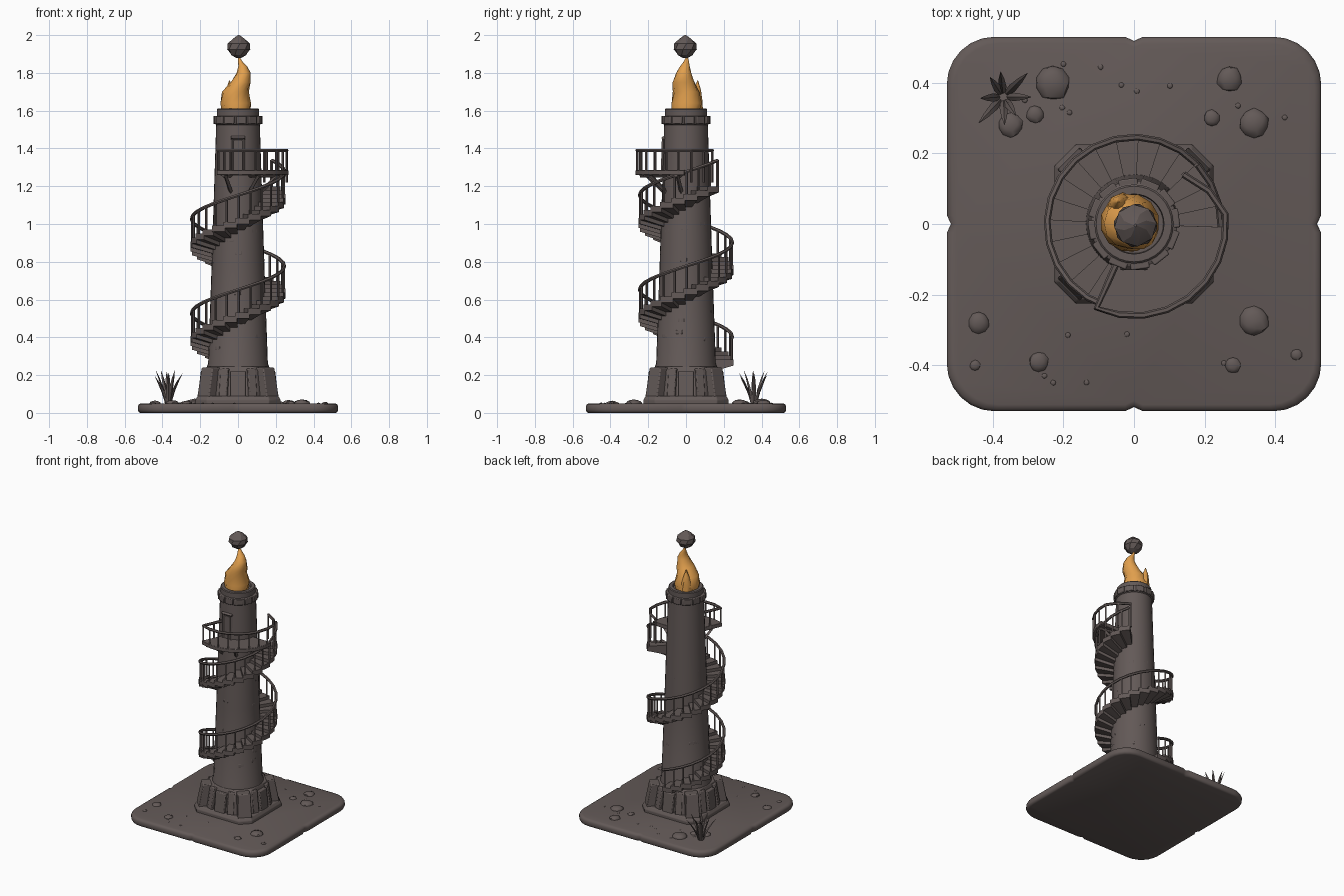
import bpy, bmesh, math, random
from mathutils import Vector, Matrix

if "Cube" in bpy.data.objects:
    bpy.data.objects.remove(bpy.data.objects["Cube"])

random.seed(4)


def material(name, rgb):
    m = bpy.data.materials.new(name)
    m.diffuse_color = (*rgb, 1)
    m.use_nodes = True
    m.node_tree.nodes["Principled BSDF"].inputs["Base Color"].default_value = m.diffuse_color
    return m


STONE = material("brown_grey", (0.125, 0.101, 0.096))
FIRE = material("flame_orange", (0.76, 0.35, 0.075))


def finish(bm, name, mat=STONE, angle=35, bevel=0):
    bmesh.ops.recalc_face_normals(bm, faces=bm.faces)
    me = bpy.data.meshes.new(name)
    bm.to_mesh(me)
    bm.free()
    ob = bpy.data.objects.new(name, me)
    bpy.context.collection.objects.link(ob)
    me.materials.append(mat)
    if bevel:
        b = ob.modifiers.new("bevel", 'BEVEL')
        b.width, b.segments = bevel, 2
    bpy.ops.object.select_all(action='DESELECT')
    ob.select_set(True)
    bpy.context.view_layer.objects.active = ob
    bpy.ops.object.shade_smooth_by_angle(angle=math.radians(angle))
    return ob


def loft(bm, rings):
    """Skin a list of point rings and cap both ends."""
    vs = [[bm.verts.new(p) for p in r] for r in rings]
    n = len(vs[0])
    for a, b in zip(vs, vs[1:]):
        for i in range(n):
            bm.faces.new((a[i], a[(i + 1) % n], b[(i + 1) % n], b[i]))
    bm.faces.new(vs[0][::-1])
    bm.faces.new(vs[-1])


def ellipse(z, cx, cy, rx, ry, n=32, turn=0.0):
    return [(cx + rx * math.cos(turn + i * math.tau / n),
             cy + ry * math.sin(turn + i * math.tau / n), z) for i in range(n)]


def polar(deg, r, z):
    a = math.radians(deg)
    return Vector((r * math.cos(a), r * math.sin(a), z))


def tube(bm, path, r, n=6):
    rings = []
    for i, p in enumerate(path):
        t = (path[min(i + 1, len(path) - 1)] - path[max(i - 1, 0)]).normalized()
        up = Vector((0, 0, 1)) if abs(t.z) < 0.9 else Vector((1, 0, 0))
        s = t.cross(up).normalized()
        u = s.cross(t)
        rings.append([p + r * (math.cos(k * math.tau / n) * s + math.sin(k * math.tau / n) * u)
                      for k in range(n)])
    loft(bm, rings)


def radial_block(bm, deg, r0, bottom, top):
    """Tapered block facing outwards; bottom and top are (z, outer radius, half width)."""
    m = Matrix.Rotation(math.radians(deg), 3, 'Z')
    loft(bm, [[m @ Vector(p) for p in ((r0, -w, z), (r, -w, z), (r, w, z), (r0, w, z))]
              for z, r, w in (bottom, top)])


def sector(bm, a0, a1, r0, r1, top, t_in, t_out, n=2):
    """Wedge of a ring with different inner and outer thickness."""
    rings = []
    for i in range(n + 1):
        a = a0 + (a1 - a0) * i / n
        rings.append([polar(a, r0, top), polar(a, r1, top), polar(a, r1, top - t_out), polar(a, r0, top - t_in)])
    loft(bm, rings)


# ground slab with rounded corners and a nick in each side
outline = []
for k in range(4):
    m = Matrix.Rotation(k * math.pi / 2, 3, 'Z')
    pts = [(0.53, -0.025), (0.518, 0), (0.53, 0.025)]
    pts += [(0.395 + 0.135 * math.cos(math.radians(a)), 0.395 + 0.135 * math.sin(math.radians(a)))
            for a in range(0, 91, 15)]
    outline += [m @ Vector((x, y, 0)) for x, y in pts]
bm = bmesh.new()
loft(bm, [[Vector((p.x * s, p.y * s, z)) for p in outline]
          for s, z in ((0.975, 0), (0.992, 0.005), (1, 0.015), (1, 0.035), (0.99, 0.046), (0.965, 0.051))])
finish(bm, "ground_slab", angle=50)

# rocks and pebbles
bm = bmesh.new()
rocks = [(-.23, .4, .05), (-.35, .28, .035), (-.28, .31, .025), (.27, .41, .036), (.34, .285, .042), (.22, .3, .023),
         (.34, -.275, .042), (.28, -.4, .023), (-.44, -.28, .03), (-.27, -.39, .028), (-.45, -.4, .015), (.46, -.37, .016)]
rocks += [(random.uniform(-.48, .48), random.choice((-1, 1)) * random.uniform(.3, .48), .008) for _ in range(16)]
for x, y, r in rocks:
    made = bmesh.ops.create_icosphere(bm, subdivisions=2, radius=r)['verts']
    for v in made:
        v.co = Vector((v.co.x, v.co.y, v.co.z * 0.5)) * random.uniform(.93, 1.07) + Vector((x, y, .05))
finish(bm, "rocks")

# spiky plant
bm = bmesh.new()
for i in range(8):
    a, lean = i * 45 + random.uniform(-12, 12), random.uniform(.045, .09)
    h = .22 - lean * 0.8
    d, s = polar(a, 1, 0), polar(a + 90, 1, 0)
    rings = []
    for t, w in ((0, .008), (.4, .012), (.75, .008), (1, .0008)):
        c = Vector((-.37, .36, .045 + h * t * (1.1 - .1 * t))) + d * (.012 + lean * t ** 1.4)
        rings.append([c - s * w, c + d * w * .5, c + s * w, c - d * w * .5])
    loft(bm, rings)
finish(bm, "spiky_plant", angle=20)

# plinth: chamfered foot, drum, corner buttresses and side panels
bm = bmesh.new()


def chamfered(h, c, z):
    return [(h, -c, z), (h, c, z), (c, h, z), (-c, h, z), (-h, c, z), (-h, -c, z), (-c, -h, z), (c, -h, z)]


loft(bm, [chamfered(.225, .165, .045), chamfered(.225, .165, .07), chamfered(.212, .16, .09)])
loft(bm, [chamfered(.195, .105, .08), chamfered(.175, .095, .22), chamfered(.165, .08, .245)])
finish(bm, "plinth", angle=25, bevel=.004)
bm = bmesh.new()
for k in range(4):
    radial_block(bm, 45 + 90 * k, .1, (.07, .265, .045), (.24, .232, .042))
    radial_block(bm, 90 * k, .1, (.06, .215, .04), (.22, .197, .04))
    for s in (-22, 22):
        radial_block(bm, 90 * k + s, .1, (.07, .222, .022), (.235, .196, .022))
finish(bm, "plinth_buttresses", angle=25, bevel=.005)

# tower shaft and hollow crown
bm = bmesh.new()
profile = [(.165, .2), (.165, .245), (.158, .262), (.139, .8), (.118, 1.45), (.116, 1.525), (.123, 1.53),
           (.123, 1.568), (.112, 1.573), (.112, 1.607), (.107, 1.612), (.085, 1.612), (.083, 1.592)]
loft(bm, [ellipse(z, 0, 0, r, r) for r, z in profile])
finish(bm, "tower_shaft")
bm = bmesh.new()
for i in range(12):
    radial_block(bm, i * 30 + 8, .1, (1.53, .129, .027), (1.572, .129, .027))
finish(bm, "crown_blocks", bevel=.004)

# scattered raised wall stones
bm = bmesh.new()
for i in range(40):
    z = random.uniform(.3, 1.48)
    r = .167 - .0352 * z
    radial_block(bm, random.uniform(0, 360), r - .03, (z, r, .018), (z + .022, r - .001, .018))
finish(bm, "wall_stones", bevel=.003)

# spiral stair
START, END, STEP = 88, 763, 15


def deck(a):
    return .40 + .5 * (a - 180) / 360


steps, posts = bmesh.new(), bmesh.new()
for i in range((END - START) // STEP):
    a = START + i * STEP
    z = deck(a + STEP / 2)
    sector(steps, a - 1, a + STEP + 1, .1, .252, z, .075, .032)
    tube(posts, [polar(a + 3, .243, z - .02), polar(a + 3, .243, z + .125)], .0065, 4)
finish(steps, "stair_steps", angle=25)
tube(posts, [polar(END, .243, deck(END) - .02), polar(END, .243, deck(END) + .13)], .008, 4)
finish(posts, "stair_posts", angle=25)
bm = bmesh.new()
tube(bm, [polar(a, .246, deck(a) + .127) for a in range(START, END + 1, STEP)], .0095)
finish(bm, "stair_rail")

# landing with railing and braces
bm = bmesh.new()
sector(bm, -115, -2, .09, .268, 1.285, .03, .026, 8)
finish(bm, "landing", angle=25, bevel=.003)
LAND = [polar(-114, r, 1.39) for r in (.11, .18)] + [polar(a, .26, 1.39) for a in range(-114, 7, 15)]
LAND += [polar(24, .232, 1.39), Vector((.14, .14, 1.39))]
bm = bmesh.new()
tube(bm, LAND, .0095)
for p in LAND[1:]:
    low = 1.22 if p.y > .02 else 1.27
    tube(bm, [Vector((p.x, p.y, low)), p], .0065, 4)
finish(bm, "landing_rail", angle=30)
bm = bmesh.new()
for a in (-108, -60, -12):
    tube(bm, [polar(a, .11, 1.16), polar(a, .23, 1.268)], .011, 4)
    tube(bm, [polar(a, .1, 1.257), polar(a, .255, 1.257)], .01, 4)
finish(bm, "landing_braces", angle=25)

# doorway above the landing: slab and frame
bm = bmesh.new()
radial_block(bm, -90, .09, (1.28, .125, .026), (1.44, .121, .026))
m = Matrix.Rotation(math.radians(-90), 3, 'Z')
for y in (-.031, .031):
    tube(bm, [m @ Vector((.124, y, 1.28)), m @ Vector((.119, y, 1.45))], .009, 4)
tube(bm, [m @ Vector((.12, -.038, 1.455)), m @ Vector((.12, .038, 1.455))], .01, 4)
finish(bm, "doorway", angle=25)

# flame and its side tongue
bm = bmesh.new()
flame = [(1.59, -.01, 0, .075, .078), (1.64, -.012, .004, .084, .083), (1.70, -.014, 0, .071, .07),
         (1.75, .014, -.013, .054, .06), (1.80, .03, -.012, .037, .04), (1.835, .025, -.006, .024, .026),
         (1.86, .012, .002, .012, .014), (1.89, .002, .006, .003, .003)]
loft(bm, [ellipse(*f, n=12, turn=i * .25) for i, f in enumerate(flame)])
loft(bm, [ellipse(*f, n=8) for f in ((1.6, -.03, .04, .05, .05), (1.66, -.04, .05, .034, .036),
                                    (1.71, -.044, .06, .019, .019), (1.76, -.045, .062, .002, .002))])
finish(bm, "flame", FIRE, angle=45)

# floating stone over the flame
bm = bmesh.new()
orb = [(1.878, .012), (1.895, .042), (1.925, .062), (1.955, .06), (1.98, .034), (2.0, .004)]
loft(bm, [ellipse(z, .004, -.004, r, r, n=8, turn=i * .3) for i, (z, r) in enumerate(orb)])
finish(bm, "top_stone", angle=25)
